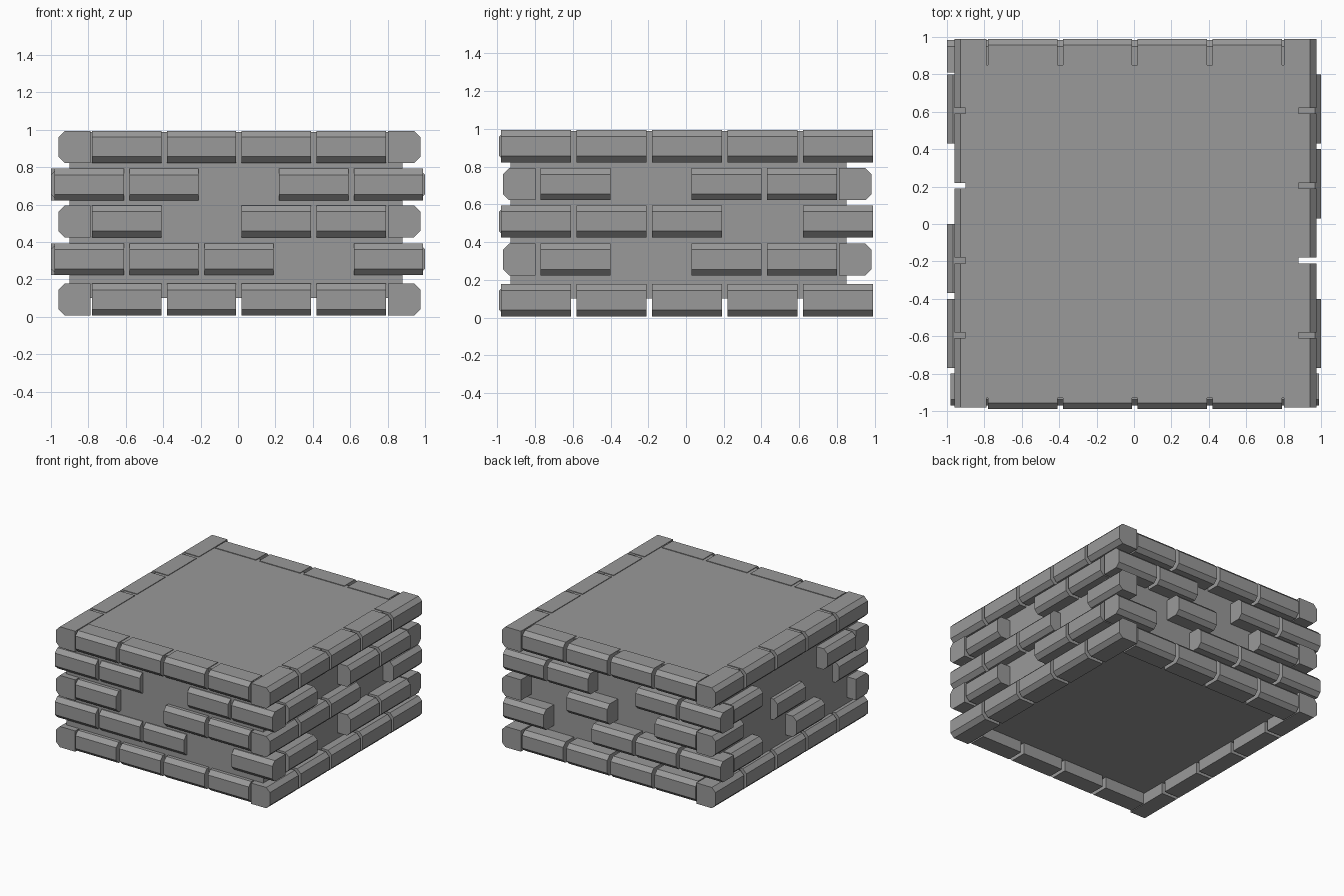
import bpy, bmesh
from mathutils import Vector

cube = bpy.data.objects.get("Cube")
if cube:
    bpy.data.objects.remove(cube)

# Single stone colour
stone = bpy.data.materials.new("stone_grey")
stone.use_nodes = True
GREY = (0.32, 0.32, 0.32, 1)
stone.diffuse_color = GREY
stone.node_tree.nodes["Principled BSDF"].inputs["Base Color"].default_value = GREY

LENGTH, DEPTH, HEIGHT, CHAMFER = 0.37, 0.172, 0.17, 0.033
PITCH = 0.4
COURSE_Z = [0.007, 0.223, 0.425, 0.622, 0.823]


def finish(bm, name):
    bmesh.ops.recalc_face_normals(bm, faces=bm.faces)
    mesh = bpy.data.meshes.new(name)
    bm.to_mesh(mesh)
    bm.free()
    mesh.materials.append(stone)
    bpy.context.scene.collection.objects.link(bpy.data.objects.new(name, mesh))


def add_brick(bm, along, out, start, face, z):
    """Extrude a brick section with both outer long edges chamfered."""
    c, top = CHAMFER, z + HEIGHT
    section = [(face - DEPTH, z), (face - c, z), (face, z + c),
               (face, top - c), (face - c, top), (face - DEPTH, top)]
    verts = [bm.verts.new(out * d + along * start + Vector((0, 0, h)))
             for d, h in section]
    end = bmesh.ops.extrude_face_region(bm, geom=[bm.faces.new(verts)])
    moved = [g for g in end["geom"] if isinstance(g, bmesh.types.BMVert)]
    bmesh.ops.translate(bm, verts=moved, vec=along * LENGTH)


# Solid core
bm = bmesh.new()
bmesh.ops.create_cube(bm, size=1)
low, high = Vector((-0.9, -0.93, 0.1)), Vector((0.88, 0.85, 0.988))
for v in bm.verts:
    v.co = (low + high) / 2 + v.co * (high - low)
finish(bm, "core")

# Walls: run axis, outward axis, face distance and first brick for odd and even
# courses, then the brick slots laid in each course from the bottom up
X, Y = Vector((1, 0, 0)), Vector((0, 1, 0))
WALLS = {
    "front": (X, -Y, (0.99, 0.97), (-0.78, -0.98),
              ("0123", "0124", "023", "0134", "0123")),
    "back": (X, Y, (0.99, 0.983), (-0.78, -1.0),
             ("0123", "0124", "02", "0134", "0123")),
    "right_hand": (Y, X, (0.975, 1.0), (-0.98, -0.77),
                   ("01234", "023", "0124", "023", "01234")),
    "left_hand": (Y, -X, (0.96, 1.0), (-0.98, -0.77),
                  ("01234", "13", "024", "03", "01234")),
}
for wall, (along, out, faces, firsts, courses) in WALLS.items():
    for i, slots in enumerate(courses):
        bm = bmesh.new()
        for slot in slots:
            add_brick(bm, along, out, firsts[i % 2] + int(slot) * PITCH,
                      faces[i % 2], COURSE_Z[i])
        finish(bm, f"{wall}_brick_course_{i + 1}")
